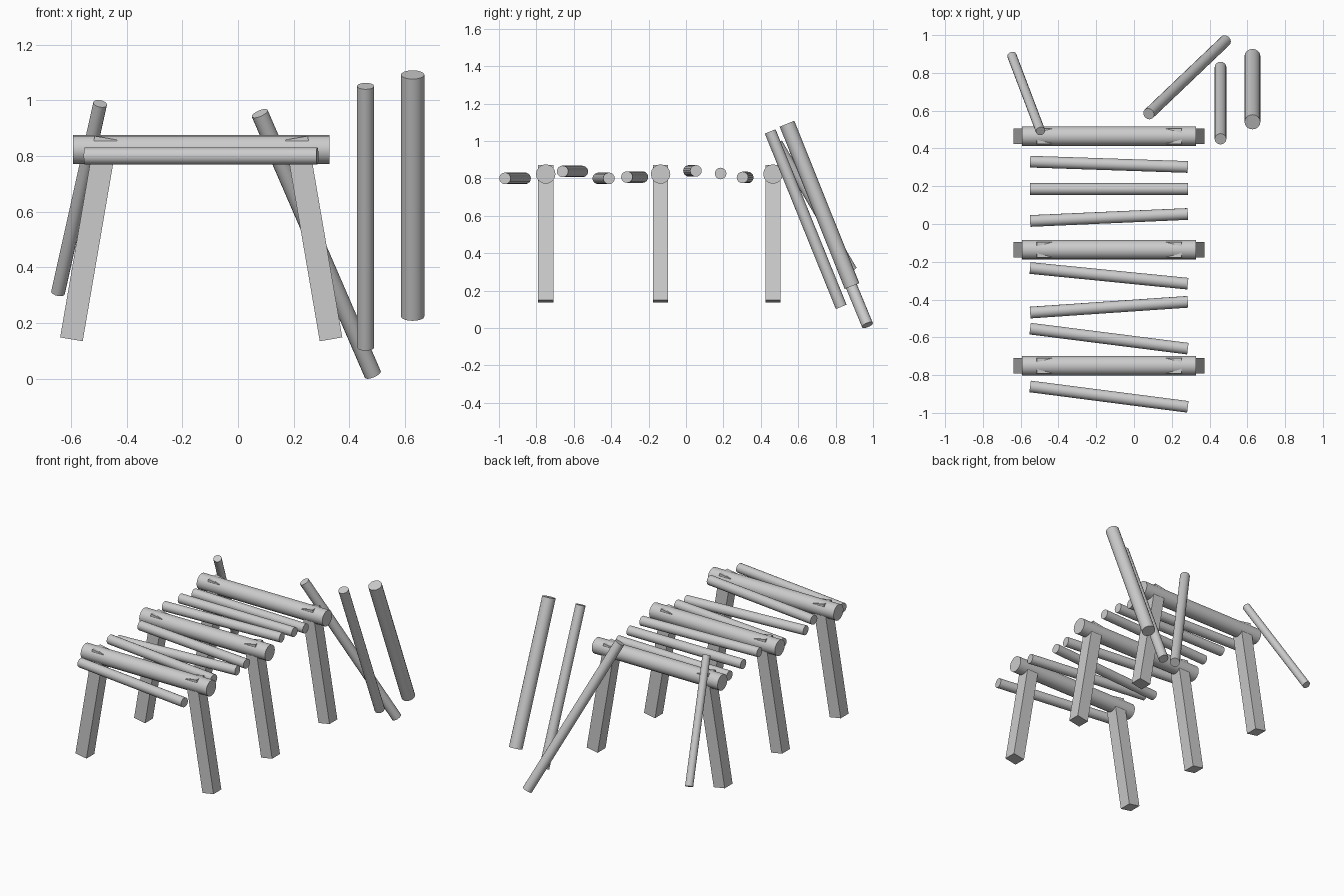
import bpy, bmesh, math
from mathutils import Vector

if "Cube" in bpy.data.objects:
    bpy.data.objects.remove(bpy.data.objects["Cube"])


def finish(bm, name):
    mesh = bpy.data.meshes.new(name)
    bm.to_mesh(mesh)
    bm.free()
    ob = bpy.data.objects.new(name, mesh)
    bpy.context.collection.objects.link(ob)
    return ob


def orient(ob, a, b):
    ob.location = (a + b) / 2
    ob.rotation_mode = 'QUATERNION'
    ob.rotation_quaternion = Vector((0, 0, 1)).rotation_difference(b - a)


def log(name, a, b, r, sides=16):
    """Round pole running from a to b."""
    a, b = Vector(a), Vector(b)
    bm = bmesh.new()
    bmesh.ops.create_cone(bm, cap_ends=True, segments=sides,
                          radius1=r, radius2=r, depth=(b - a).length)
    for f in bm.faces:
        f.smooth = len(f.verts) == 4
    for e in bm.edges:
        if any(len(f.verts) > 4 for f in e.link_faces):
            e.smooth = False
    ob = finish(bm, name)
    orient(ob, a, b)
    return ob


def post(name, a, b, w):
    """Square post running from a to b."""
    a, b = Vector(a), Vector(b)
    bm = bmesh.new()
    bmesh.ops.create_cube(bm, size=1)
    bmesh.ops.scale(bm, vec=(w, w, (b - a).length), verts=bm.verts)
    ob = finish(bm, name)
    orient(ob, a, b)
    return ob


# Three trestles: a thick beam on two splayed legs
MID = -0.132
for i, y in enumerate((-0.75, -0.136, 0.465)):
    log(f"beam_{i}", (MID - 0.461, y, 0.823), (MID + 0.461, y, 0.823), 0.052)
    for side, s in (("left", -1), ("right", 1)):
        post(f"{side}_leg_{i}", (MID + s * 0.466, y, 0.142),
             (MID + s * 0.342, y, 0.865), 0.082)

# Loose rungs lying between the beams: left y, right y, height
rungs = [(-0.86, -0.968, 0.80), (-0.554, -0.66, 0.837), (-0.469, -0.412, 0.80),
         (-0.233, -0.316, 0.807), (0.016, 0.053, 0.84), (0.185, 0.185, 0.826),
         (0.33, 0.302, 0.805)]
for i, (yl, yr, z) in enumerate(rungs):
    log(f"rung_{i}", (-0.55, yl, z), (0.285, yr, z), 0.031)

# Poles leaning against the back: top, bottom, radius
poles = [((-0.495, 0.492, 0.988), (-0.646, 0.89, 0.31), 0.025),
         ((0.078, 0.583, 0.953), (0.484, 0.97, 0.016), 0.031),
         ((0.458, 0.45, 1.051), (0.458, 0.83, 0.113), 0.031),
         ((0.627, 0.54, 1.092), (0.627, 0.888, 0.224), 0.042)]
for i, (top, bottom, r) in enumerate(poles):
    log(f"leaning_pole_{i}", bottom, top, r)
